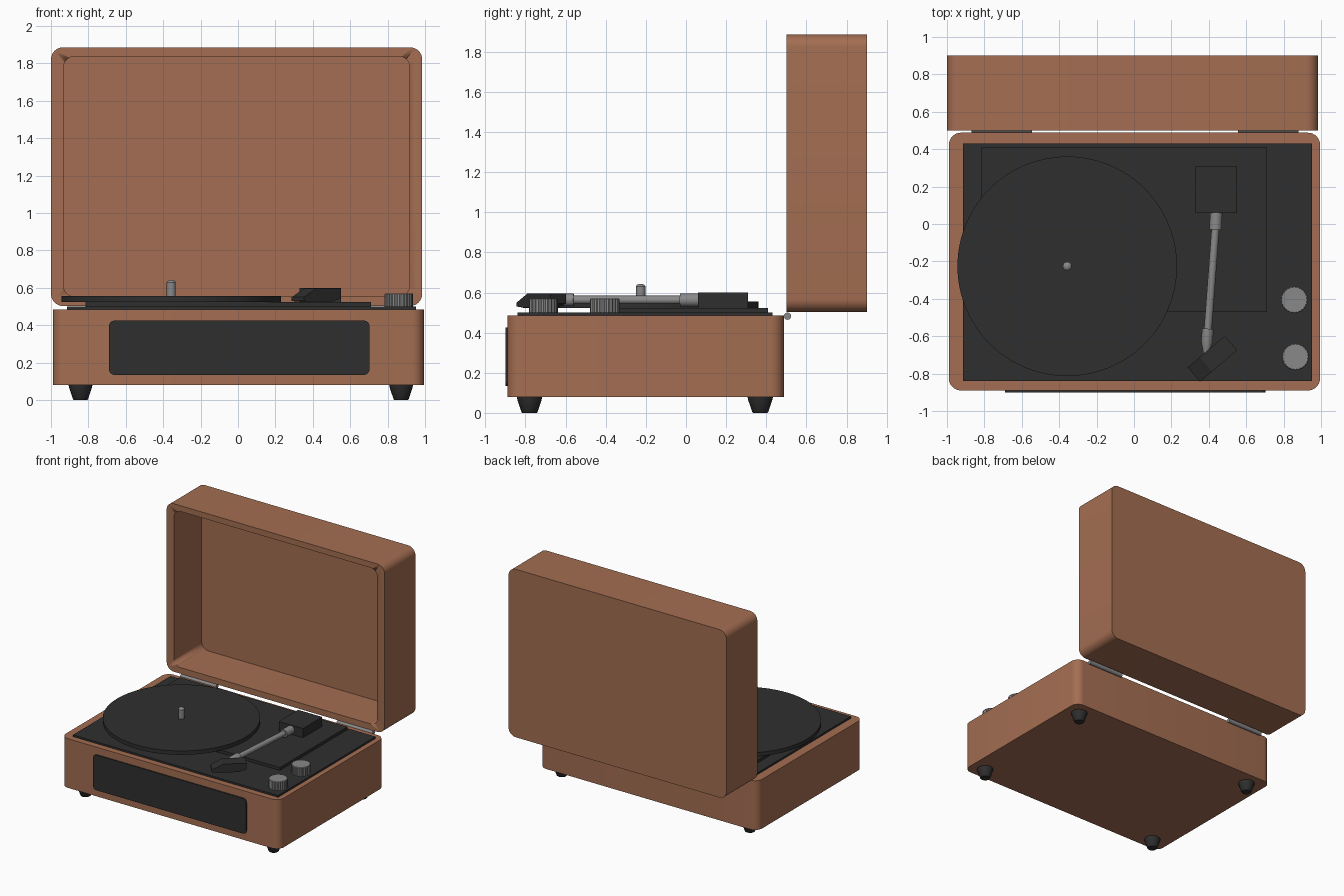
import bpy, bmesh
from math import radians, cos, sin, pi
from mathutils import Vector

cube = bpy.data.objects.get("Cube")
if cube:
    bpy.data.objects.remove(cube, do_unlink=True)


def material(name, rgb):
    m = bpy.data.materials.new(name)
    m.use_nodes = True
    m.diffuse_color = (*rgb, 1)
    bsdf = m.node_tree.nodes["Principled BSDF"]
    bsdf.inputs["Base Color"].default_value = (*rgb, 1)
    bsdf.inputs["Roughness"].default_value = 0.6
    return m


TAN = material("tan leather", (0.37, 0.155, 0.084))
BLACK = material("matte black", (0.028, 0.028, 0.028))
GREY = material("grey metal", (0.25, 0.25, 0.25))


def finish(name, bm, mat, smooth=True):
    bmesh.ops.recalc_face_normals(bm, faces=bm.faces)
    mesh = bpy.data.meshes.new(name)
    bm.to_mesh(mesh)
    bm.free()
    mesh.materials.append(mat)
    ob = bpy.data.objects.new(name, mesh)
    bpy.context.collection.objects.link(ob)
    if smooth:
        bpy.ops.object.select_all(action="DESELECT")
        ob.select_set(True)
        bpy.context.view_layer.objects.active = ob
        bpy.ops.object.shade_smooth_by_angle(angle=radians(35))
    return ob


def box(name, xs, ys, zs, mat, radius=0, axis=2):
    """Box between limits; edges running along axis are rounded by radius."""
    bm = bmesh.new()
    bmesh.ops.create_cube(bm, size=1)
    for v in bm.verts:
        v.co = [lim[0] if c < 0 else lim[1] for c, lim in zip(v.co, (xs, ys, zs))]
    if radius:
        edges = [e for e in bm.edges
                 if abs((e.verts[0].co - e.verts[1].co).normalized()[axis]) > 0.9]
        bmesh.ops.bevel(bm, geom=edges, offset=radius, segments=8,
                        profile=0.5, affect="EDGES")
    return finish(name, bm, mat, smooth=bool(radius))


def lathe(name, start, end, profile, mat, sides=32, flute=0):
    """Turned part from start to end; profile holds (fraction, radius) pairs."""
    start, end = Vector(start), Vector(end)
    turn = (end - start).to_track_quat("Z", "Y")
    bm = bmesh.new()
    rings = []
    for t, r in profile:
        ring = []
        for i in range(sides):
            a = 2 * pi * i / sides
            rr = r - flute * (i % 2)
            ring.append(bm.verts.new(start.lerp(end, t) + turn @ Vector((rr * cos(a), rr * sin(a), 0))))
        rings.append(ring)
    for lower, upper in zip(rings, rings[1:]):
        for i in range(sides):
            j = (i + 1) % sides
            bm.faces.new((lower[i], lower[j], upper[j], upper[i]))
    bm.faces.new(rings[0])
    bm.faces.new(rings[-1])
    return finish(name, bm, mat)


# Case: lower body and hollow open lid
box("case_body", (-0.99, 0.995), (-0.89, 0.488), (0.08, 0.485), TAN, 0.065)
lid = box("lid", (-1, 0.985), (0.5, 0.902), (0.503, 1.886), TAN, 0.065, axis=1)
cutter = box("lid_cutter", (-0.933, 0.918), (0.4, 0.86), (0.553, 1.838), TAN, 0.06, axis=1)
cutter.hide_render = True
cut = lid.modifiers.new("hollow", "BOOLEAN")
cut.operation = "DIFFERENCE"
cut.solver = "EXACT"
cut.object = cutter
bpy.ops.object.select_all(action="DESELECT")
lid.select_set(True)
bpy.context.view_layer.objects.active = lid
bpy.ops.object.modifier_apply(modifier=cut.name)
bpy.data.objects.remove(cutter, do_unlink=True)

# Hinge barrels
for side, x in (("right", -0.87), ("left", 0.555)):
    lathe(f"hinge_{side}", (x, 0.506, 0.482), (x + 0.325, 0.506, 0.482),
          [(0, 0.018), (1, 0.018)], GREY, 16)

# Feet
for side, x in (("right", -0.842), ("left", 0.872)):
    for end, y in (("front", -0.78), ("back", 0.37)):
        lathe(f"foot_{end}_{side}", (x, y, 0), (x, y, 0.085),
              [(0, 0.036), (0.05, 0.04), (0.75, 0.06), (1, 0.065)], BLACK, 20)

# Speaker grille on the front
box("speaker_grille", (-0.69, 0.703), (-0.9, -0.885), (0.135, 0.425), BLACK, 0.03, axis=1)

# Deck plates
box("deck_plate", (-0.915, 0.953), (-0.84, 0.43), (0.48, 0.5), BLACK)
box("raised_plate", (-0.815, 0.71), (-0.47, 0.408), (0.495, 0.524), BLACK)

# Platter and spindle
px, py = -0.357, -0.226
lathe("platter", (px, py, 0.524), (px, py, 0.556), [(0, 0.587), (1, 0.587)], BLACK, 96)
lathe("spindle", (px, py, 0.55), (px, py, 0.643),
      [(0, 0.024), (0.86, 0.024), (0.95, 0.018), (1, 0.008)], GREY, 16)

# Tonearm
box("tonearm_base", (0.33, 0.55), (0.06, 0.31), (0.52, 0.6), BLACK)
lathe("tonearm_pivot", (0.44, 0.065, 0.563), (0.436, -0.03, 0.563),
      [(0, 0.033), (1, 0.033)], GREY, 24)
lathe("tonearm_tube", (0.436, -0.02, 0.563), (0.394, -0.58, 0.563),
      [(0, 0.021), (1, 0.021)], GREY, 20)
lathe("tonearm_collar", (0.395, -0.56, 0.563), (0.386, -0.69, 0.563),
      [(0, 0.031), (0.55, 0.031), (1, 0.016)], GREY, 20)

# Cartridge head: side profile extruded across its width
nose, along, across = Vector((0.32, -0.805, 0)), Vector((0.763, 0.646, 0)), Vector((-0.646, 0.763, 0))
outline = [(0, 0.53), (0, 0.55), (0.085, 0.596), (0.26, 0.596), (0.26, 0.545), (0.2, 0.526), (0.04, 0.526)]
bm = bmesh.new()
face = bm.faces.new([bm.verts.new(nose + along * s - across * 0.051 + Vector((0, 0, z)))
                     for s, z in outline])
extruded = bmesh.ops.extrude_face_region(bm, geom=[face])["geom"]
bmesh.ops.translate(bm, vec=across * 0.102,
                    verts=[v for v in extruded if isinstance(v, bmesh.types.BMVert)])
finish("cartridge_head", bm, BLACK, smooth=False)

# Fluted control knobs
for name, x, y in (("volume_knob", 0.857, -0.405), ("speed_knob", 0.863, -0.71)):
    lathe(name, (x, y, 0.495), (x, y, 0.571),
          [(0, 0.073), (0.95, 0.073), (1, 0.07)], GREY, 48, flute=0.004)
